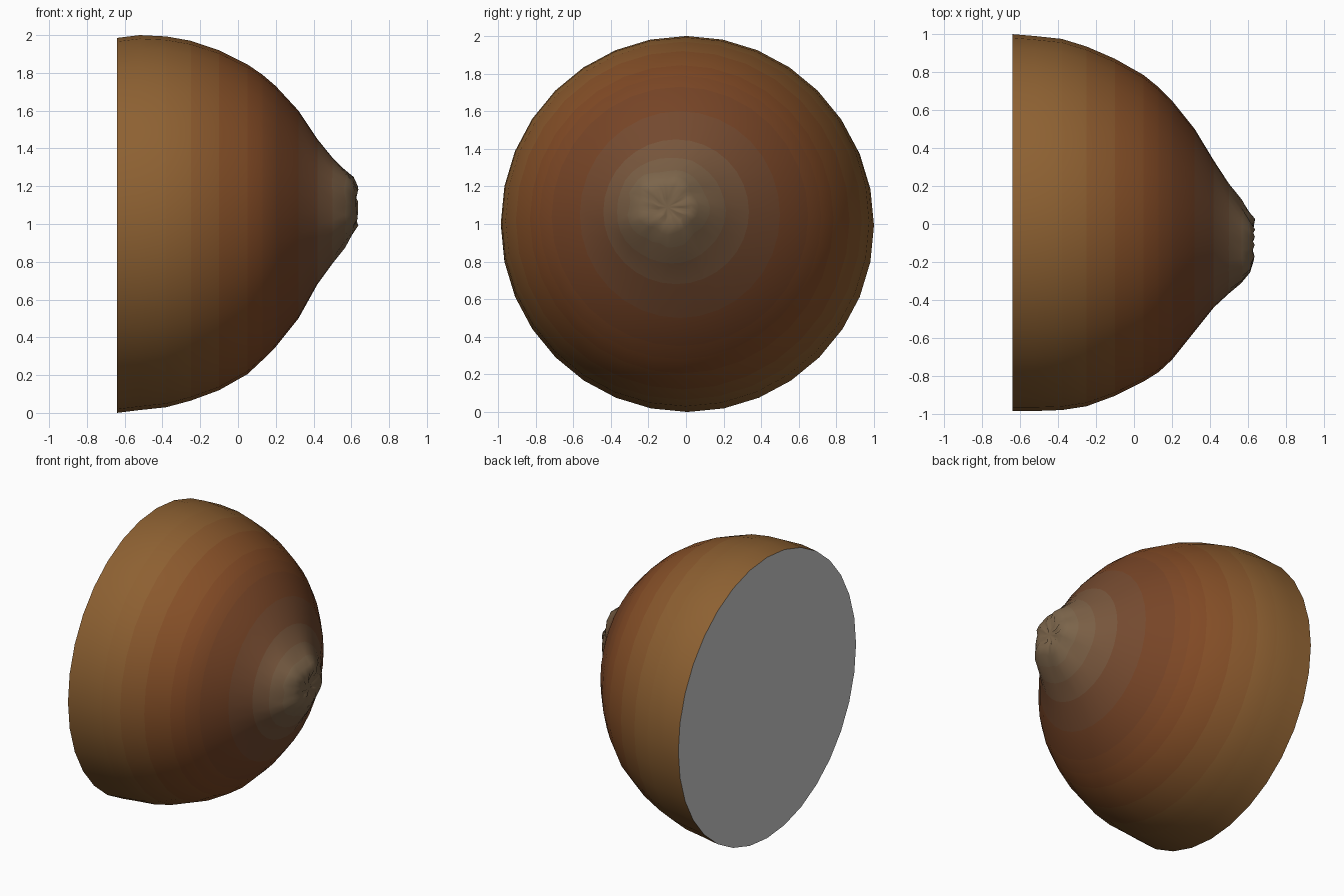
import bpy, bmesh, math, random

if "Cube" in bpy.data.objects:
    bpy.data.objects.remove(bpy.data.objects["Cube"])

random.seed(4)
SEGS = 32
# Cross-sections along the fruit: x, y min, y max, z min, z max
RINGS = [
    (-.64, -.985, 1.0, .0, 1.985), (-.52, -.985, .99, .015, 2.0),
    (-.38, -.98, .975, .03, 1.993), (-.25, -.96, .935, .065, 1.97),
    (-.10, -.905, .87, .12, 1.92), (.05, -.83, .785, .205, 1.845),
    (.13, -.78, .72, .28, 1.79), (.20, -.715, .65, .35, 1.73),
    (.32, -.565, .50, .50, 1.60), (.42, -.44, .335, .68, 1.45),
    (.50, -.37, .21, .79, 1.355), (.57, -.315, .12, .885, 1.29),
    (.61, -.26, .06, .95, 1.25), (.635, -.20, .02, 1.0, 1.2),
    (.622, -.15, -.04, 1.04, 1.14),
]
AMBER, RUST, BROWN, TIP = (.27, .12, .032), (.23, .07, .018), (.17, .055, .02), (.2, .13, .07)
STOPS = [(-.64, AMBER), (-.35, AMBER), (.05, RUST), (.32, BROWN), (.6, TIP), (.7, TIP)]


def skin_colour(x):
    for (a, ca), (b, cb) in zip(STOPS, STOPS[1:]):
        if x <= b:
            t = (x - a) / (b - a)
            return [p + (q - p) * t for p, q in zip(ca, cb)] + [1]


def finish(bm, name):
    bmesh.ops.recalc_face_normals(bm, faces=bm.faces)
    mesh = bpy.data.meshes.new(name)
    bm.to_mesh(mesh)
    bm.free()
    obj = bpy.data.objects.new(name, mesh)
    bpy.context.collection.objects.link(obj)
    return obj


def ring_points(ring):
    x, y0, y1, z0, z1 = ring
    knob = max(0, (x - .48) / .15)          # wrinkles only near the stalk end
    pts = []
    for i in range(SEGS):
        a = 2 * math.pi * i / SEGS
        r = 1 + knob * (.07 * math.cos(5 * a + .6) + random.uniform(-.05, .05))
        pts.append((x + knob * random.uniform(-.012, .004),
                    (y0 + y1) / 2 + (y1 - y0) / 2 * r * math.cos(a),
                    (z0 + z1) / 2 + (z1 - z0) / 2 * r * math.sin(a)))
    return pts


# Skin, lofted from the cut rim to the puckered stalk end
bm = bmesh.new()
loops = [[bm.verts.new(p) for p in ring_points(r)] for r in RINGS]
for k, (a, b) in enumerate(zip(loops, loops[1:])):
    for i in range(SEGS):
        j = (i + 1) % SEGS
        bm.faces.new((a[i], a[j], b[j], b[i])).material_index = k
centre = bm.verts.new((.627, -.1, 1.09))
for i in range(SEGS):
    bm.faces.new((loops[-1][i], loops[-1][(i + 1) % SEGS], centre)).material_index = len(RINGS) - 2
for f in bm.faces:
    f.smooth = True
skin = finish(bm, "fruit_skin")
if skin.data.polygons[0].normal.dot(skin.data.polygons[0].center - skin.data.vertices[0].co.lerp(
        skin.data.vertices[SEGS // 2].co, .5)) < 0:
    skin.data.flip_normals()
for a, b in zip(RINGS, RINGS[1:]):
    mat = bpy.data.materials.new("skin_band")
    mat.diffuse_color = skin_colour((a[0] + b[0]) / 2)
    mat.use_nodes = True
    mat.node_tree.nodes["Principled BSDF"].inputs["Base Color"].default_value = mat.diffuse_color
    skin.data.materials.append(mat)

# Flat grey cut face
bm = bmesh.new()
face = bm.faces.new([bm.verts.new(p) for p in ring_points(RINGS[0])])
cut = finish(bm, "cut_face")
if cut.data.polygons[0].normal.x > 0:
    cut.data.flip_normals()
